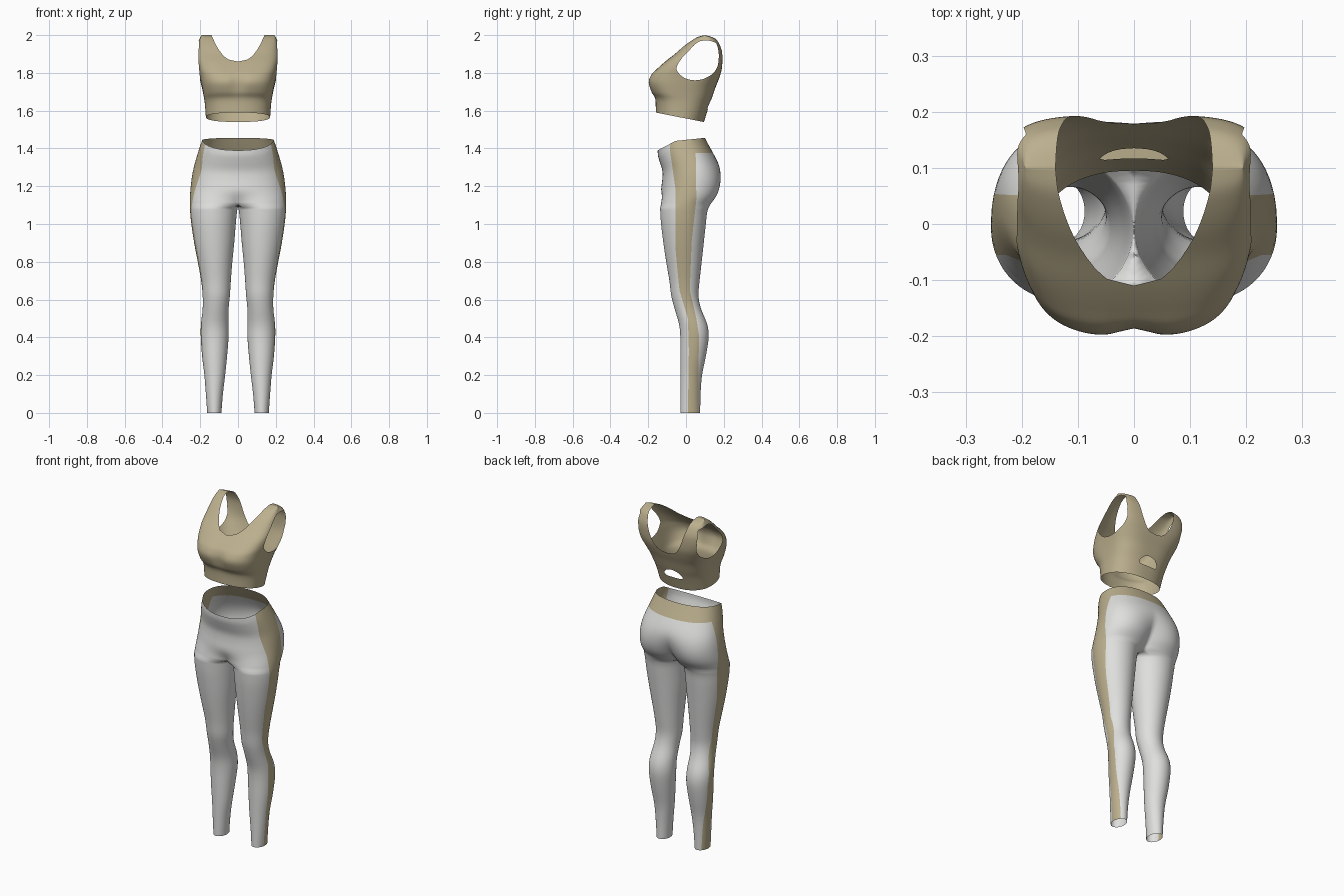
import bpy, bmesh, math

if "Cube" in bpy.data.objects:
    bpy.data.objects.remove(bpy.data.objects["Cube"])


def material(name, rgb):
    m = bpy.data.materials.new(name)
    m.diffuse_color = (*rgb, 1)
    m.use_nodes = True
    m.node_tree.nodes["Principled BSDF"].inputs["Base Color"].default_value = m.diffuse_color
    return m


GREY = material("light_grey", (0.74, 0.74, 0.73))
TAN = material("tan", (0.50, 0.43, 0.27))


def smooth_rows(rows, steps):
    """Catmull-Rom resampling of a table of section sizes."""
    out = []
    for i in range(len(rows) - 1):
        a, b, c, d = (rows[max(i - 1, 0)], rows[i], rows[i + 1],
                      rows[min(i + 2, len(rows) - 1)])
        for k in range(steps):
            t = k / steps
            out.append([0.5 * (2 * q + (r - p) * t + (2 * p - 5 * q + 4 * r - s) * t * t
                               + (3 * q - p - 3 * r + s) * t ** 3)
                        for p, q, r, s in zip(a, b, c, d)])
    return out + [list(rows[-1])]


def lerp_table(x, table):
    for (x0, y0), (x1, y1) in zip(table, table[1:]):
        if x <= x1:
            t = max(0, (x - x0) / (x1 - x0))
            return y0 + (y1 - y0) * t
    return table[-1][1]


def step(a, b, x):
    t = min(1, max(0, (x - a) / (b - a)))
    return t * t * (3 - 2 * t)


def spow(v, e):
    return math.copysign(abs(v) ** e, v)


def loft(rings):
    bm = bmesh.new()
    vs = [[bm.verts.new(p) for p in r] for r in rings]
    n = len(rings[0])
    for a, b in zip(vs, vs[1:]):
        for i in range(n):
            j = (i + 1) % n
            bm.faces.new((a[i], a[j], b[j], b[i]))
    return bm


def cut(bm, f, remove=False):
    """Split faces along f = 0, optionally deleting the negative side."""
    val = {v: f(v.co) for v in bm.verts}
    on = [v for v in val if abs(val[v]) < 1e-6]
    for e in list(bm.edges):
        a, b = e.verts
        fa, fb = val[a], val[b]
        if fa * fb < 0 and min(abs(fa), abs(fb)) >= 1e-6:
            _, v = bmesh.utils.edge_split(e, a, fa / (fa - fb))
            on.append(v)
    bmesh.ops.connect_verts(bm, verts=on)
    if remove:
        on = set(on)
        dead = [p for p in bm.faces
                if sum(val[v] for v in p.verts if v not in on) < 0]
        bmesh.ops.delete(bm, geom=dead, context='FACES')


def finish(bm, name, mats):
    bmesh.ops.recalc_face_normals(bm, faces=bm.faces)
    for p in bm.faces:
        p.smooth = True
    me = bpy.data.meshes.new(name)
    bm.to_mesh(me)
    bm.free()
    for m in mats:
        me.materials.append(m)
    ob = bpy.data.objects.new(name, me)
    bpy.context.collection.objects.link(ob)
    return ob


# ---- Leggings: one half lofted from ankle to waist, then mirrored ----
# z, inner x, outer x, front y, back y
LEG = [(0, .088, .163, -.03, .075), (.1, .08, .17, -.03, .077),
       (.2, .068, .178, -.03, .085), (.3, .058, .19, -.03, .105),
       (.4, .05, .197, -.03, .12), (.47, .05, .196, -.037, .112),
       (.55, .05, .187, -.06, .08), (.62, .043, .187, -.078, .066),
       (.7, .038, .195, -.088, .072), (.8, .03, .213, -.105, .083),
       (.9, .02, .232, -.12, .094), (1.0, .012, .247, -.132, .105),
       (1.06, .006, .253, -.136, .112), (1.1, 0, .255, -.137, .127),
       (1.15, 0, .254, -.135, .165), (1.2, 0, .25, -.13, .186),
       (1.25, 0, .244, -.125, .191), (1.3, 0, .234, -.125, .18),
       (1.36, 0, .218, -.138, .15), (1.41, 0, .203, -.148, .122),
       (1.45, 0, .19, -.15, .1)]
RIM = [(-.15, 1.39), (-.055, 1.44), (.09, 1.455)]
OUT, INN, A = 48, 16, math.radians(40)


def leg_ring(z, xi, xo, yf, yb):
    hip = z > 1.1 - 1e-6
    cx, rx, cy, ry = (xi + xo) / 2, (xo - xi) / 2, (yf + yb) / 2, (yb - yf) / 2
    xa = cx - rx * math.cos(A)
    pts = []
    for i in range(OUT + 1):          # outer sweep, front to back
        ph = A + (2 * math.pi - 2 * A) * i / OUT
        x, y = cx - rx * math.cos(ph), cy - ry * math.sin(ph)
        if hip:
            t = math.pi * i / OUT
            w = step(1.06, 1.19, z) if i < OUT / 2 else step(1.08, 1.34, z)
            x = xo * (x - xa) / (xo - xa)
            x += w * (xo * max(0, math.sin(t)) ** .87 - x)
            y += w * (cy - ry * spow(math.cos(t), .87) - y)
            if i in (0, OUT):
                x = 0
        pts.append((x, y))
    y0, y1 = pts[-1][1], pts[0][1]
    for k in range(1, INN):           # inner sweep, flat on the centre plane at the hips
        ph = -A + 2 * A * k / INN
        pts.append((0, y0 + (y1 - y0) * k / INN) if hip else
                   (cx - rx * math.cos(ph), cy - ry * math.sin(ph)))
    ring = []
    for x, y in pts:
        zz = z if z <= 1.2 else 1.2 + (z - 1.2) * (lerp_table(y, RIM) - 1.2) / .25
        ring.append((x, y, zz))
    return ring


bm = loft([leg_ring(*r) for r in smooth_rows(LEG, 3)])
inside = [p for p in bm.faces if all(abs(v.co.x) < 1e-6 for v in p.verts)]
bmesh.ops.delete(bm, geom=inside, context='FACES')

# side stripe and back waistband
FRONT_EDGE = [(0, .01), (.33, .015), (.5, .01), (.65, -.035), (.86, -.055),
              (1.18, -.055), (1.39, -.085), (1.46, -.085)]
BACK_EDGE = [(0, .065), (.23, .065), (.4, .07), (.5, .055), (.65, .02),
             (.91, .03), (1.13, .055), (1.46, .05)]
BAND = 1.375
cut(bm, lambda p: p.y - lerp_table(p.z, FRONT_EDGE))
cut(bm, lambda p: p.y - lerp_table(p.z, BACK_EDGE))
cut(bm, lambda p: p.z - BAND)
for p in bm.faces:
    c = p.calc_center_median()
    behind = c.y > lerp_table(c.z, FRONT_EDGE)
    side = c.x > .125 and c.y < lerp_table(c.z, BACK_EDGE)
    p.material_index = int(behind and (side or c.z > BAND))
leggings = finish(bm, "leggings", [GREY, TAN])
mir = leggings.modifiers.new("mirror", 'MIRROR')
mir.merge_threshold = 0.0005

# ---- Crop top: closed torso loft with neck, arm and back openings cut out ----
# front z, front y, back z, back y, half width, section squareness
TOP = [(1.59, -.16, 1.54, .095, .17, 2.3), (1.66, -.163, 1.62, .12, .176, 2.5),
       (1.70, -.185, 1.67, .138, .183, 2.8), (1.75, -.2, 1.72, .155, .193, 3),
       (1.79, -.185, 1.77, .175, .203, 3.3), (1.82, -.155, 1.82, .19, .213, 3.7),
       (1.86, -.11, 1.87, .194, .22, 4), (1.90, -.06, 1.915, .192, .22, 4),
       (1.94, -.015, 1.95, .18, .215, 4), (1.97, .025, 1.975, .165, .206, 4),
       (1.99, .06, 1.99, .14, .198, 4), (2.0, .1, 2.0, .1, .194, 4)]
N = 112


def top_ring(zf, yf, zb, yb, w, p):
    cy, ry = (yf + yb) / 2, (yb - yf) / 2
    taper = .07 * step(1.68, 1.84, zf) * step(2.0, 1.92, zf)
    ring = []
    for i in range(N):
        t = 2 * math.pi * i / N
        s = spow(math.sin(t), 2 / p)
        x = w * spow(math.cos(t), 2 / p) * (1 + taper * s)
        y = cy + ry * s
        if s < 0:                     # hollow between the cups
            y += .014 * math.exp(-(x / .035) ** 2 - ((zf - 1.75) / .05) ** 2)
        ring.append((x, y, zf + (zb - zf) * (s + 1) / 2))
    return ring


ARM = [.102, .11, .125, .11, .096, .078, .071, .076,
       .097, .132, .128, .116, .107, .102, .103, .103]
ARM_TABLE = [(i * math.pi / 8, r) for i, r in enumerate(ARM + ARM[:1])]


def arm_opening(p):
    dy, dz = p.y - .07, p.z - 1.87
    return math.hypot(dy, dz) - lerp_table(math.atan2(dz, dy) % (2 * math.pi), ARM_TABLE)


def neck_opening(p):
    u = abs(p.x) / .14
    low = 1.86 + .14 * u ** 2.5 if p.y < .1 else 1.78 + .22 * u ** 3
    return low - p.z


def back_opening(p):
    if p.y < 0:
        return 1
    arch = ((p.x / .062) ** 2 + ((p.z - 1.61) / .052) ** 2 - 1) * .03
    return max(1.61 - p.z, arch)


bm = loft([top_ring(*r) for r in smooth_rows(TOP, 5)])
bmesh.ops.remove_doubles(bm, verts=bm.verts, dist=1e-5)
for opening in (neck_opening, arm_opening, back_opening):
    cut(bm, opening, remove=True)
finish(bm, "crop_top", [TAN])
